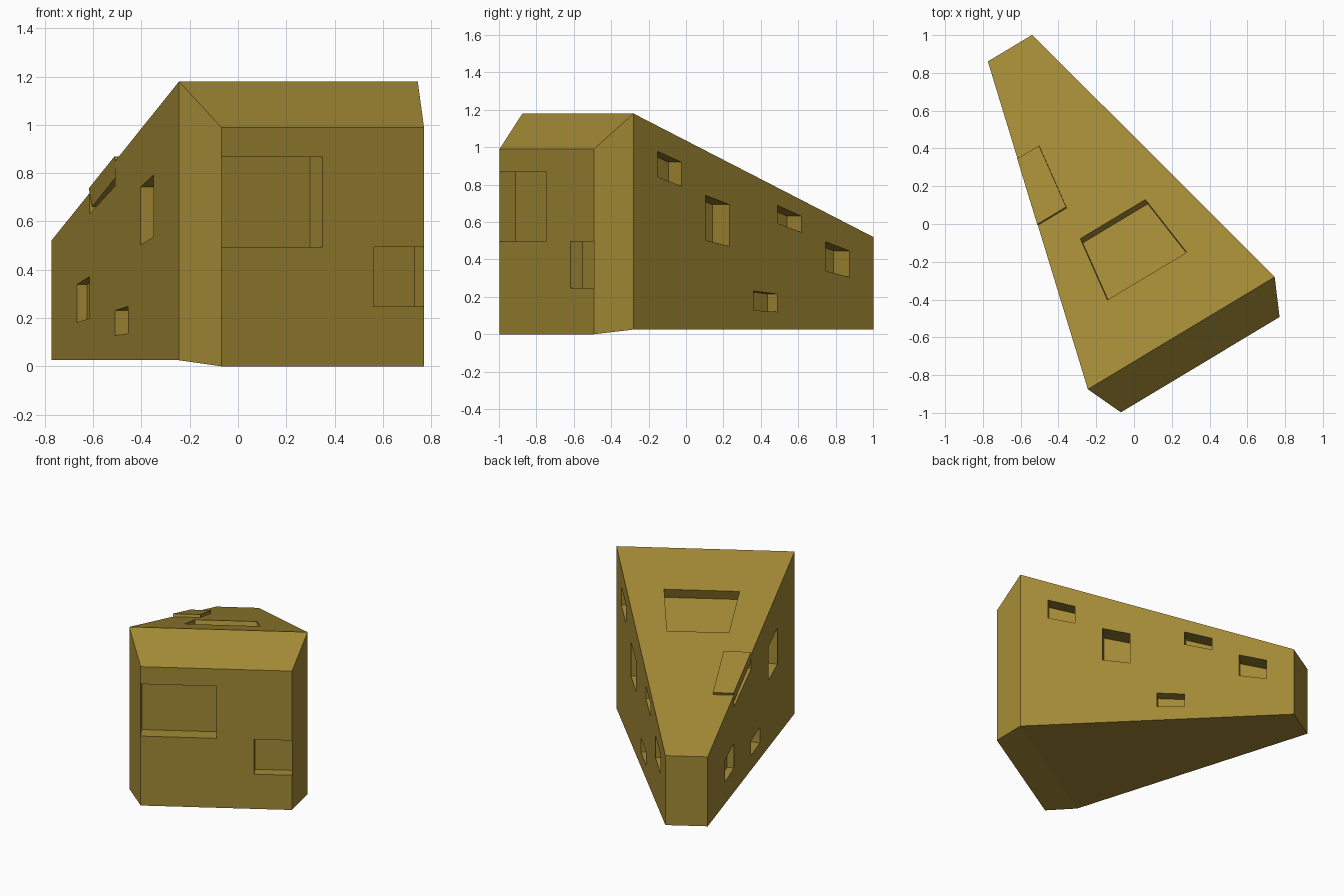
import bpy, bmesh, math
from mathutils import Vector, Matrix

if "Cube" in bpy.data.objects:
    bpy.data.objects.remove(bpy.data.objects["Cube"])

# Wedge is built in its own frame (u across, v along), then turned about z
TURN = Matrix.Rotation(math.radians(31.0), 3, 'Z')
MID = -0.083

def pt(u, v, z):
    return TURN @ Vector((MID + u, v, z))

ochre = bpy.data.materials.new("ochre_cheese")
ochre.diffuse_color = (0.36, 0.25, 0.035, 1)
ochre.use_nodes = True
ochre.node_tree.nodes["Principled BSDF"].inputs["Base Color"].default_value = ochre.diffuse_color

# Three cross-sections: slanted front, widest rib, narrow tip
def section(half, v, z0, z1):
    return [pt(-half, v, z0), pt(half, v, z0), pt(half, v, z1), pt(-half, v, z1)]

front = section(0.49, -0.819, 0.0, 0.99)
rib = section(0.577, -0.624, 0.025, 1.18)
tip = section(0.137, 1.136, 0.025, 0.52)

def make_object(name, rings):
    bm = bmesh.new()
    loops = [[bm.verts.new(p) for p in r] for r in rings]
    bm.faces.new(loops[0])
    bm.faces.new(loops[-1][::-1])
    for a, b in zip(loops, loops[1:]):
        for i in range(4):
            j = (i + 1) % 4
            bm.faces.new((a[i], b[i], b[j], a[j]))
    bmesh.ops.recalc_face_normals(bm, faces=bm.faces)
    me = bpy.data.meshes.new(name)
    bm.to_mesh(me)
    bm.free()
    me.materials.append(ochre)
    ob = bpy.data.objects.new(name, me)
    bpy.context.collection.objects.link(ob)
    return ob

wedge = make_object("cheese_wedge", [front, rib, tip])

# Wedge faces as corner sets: (0,0), (1,0), (1,1), (0,1)
FACES = {
    "front": front,
    "right": (rib[1], tip[1], tip[2], rib[2]),
    "left": (rib[0], tip[0], tip[3], rib[3]),
    "top": (rib[3], rib[2], tip[2], tip[3]),
}

# Rectangular holes: face, first range, second range, depth
HOLES = [
    ("front", 0, 0.5, 0.5, 0.875, 0.10),
    ("front", 0.75, 1, 0.25, 0.5, 0.075),
    ("right", 0.1, 0.2, 0.75, 0.875, 0.10),
    ("right", 0.3, 0.4, 0.5, 0.75, 0.13),
    ("right", 0.5, 0.6, 0.125, 0.25, 0.075),
    ("right", 0.6, 0.7, 0.75, 0.875, 0.11),
    ("right", 0.8, 0.9, 0.5, 0.75, 0.12),
    ("left", 0.2, 0.3, 0.5, 0.75, 0.08),
    ("left", 0.4, 0.5, 0.125, 0.25, 0.06),
    ("left", 0.7, 0.8, 0.25, 0.5, 0.045),
    ("left", 0.5, 0.7, 0.875, 1, 0.05),
    ("top", 0, 0.25, 0.5, 0.7, 0.06),
    ("top", 0.25, 0.75, 0.2, 0.4, 0.075),
]

centre = sum(rib + tip, Vector()) / 8
bpy.context.view_layer.objects.active = wedge
for face, s0, s1, t0, t1, depth in HOLES:
    a, b, c, d = FACES[face]
    n = (b - a).cross(d - a).normalized()
    if n.dot(a - centre) < 0:
        n = -n
    quad = [a.lerp(b, s).lerp(d.lerp(c, s), t)
            for s, t in ((s0, t0), (s1, t0), (s1, t1), (s0, t1))]
    cutter = make_object("hole_cutter", [[p + n * 0.02 for p in quad],
                                         [p - n * depth for p in quad]])
    cutter.hide_render = True
    mod = wedge.modifiers.new("hole", 'BOOLEAN')
    mod.operation = 'DIFFERENCE'
    mod.solver = 'EXACT'
    mod.object = cutter
    bpy.ops.object.modifier_apply(modifier=mod.name)
    bpy.data.objects.remove(cutter)
